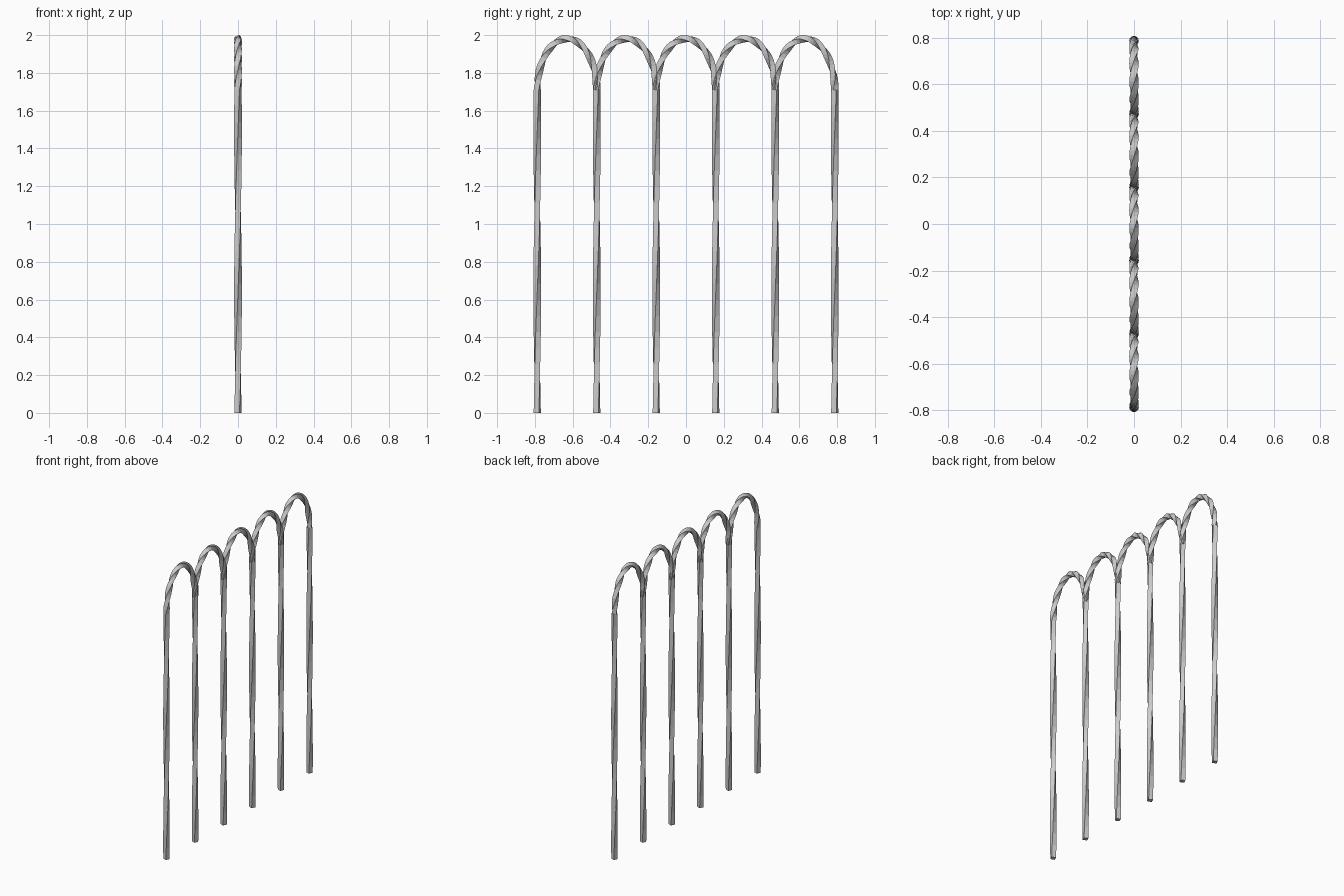
import bpy, bmesh
from math import sin, cos, pi
from mathutils import Vector

if "Cube" in bpy.data.objects:
    bpy.data.objects.remove(bpy.data.objects["Cube"])

R = 0.0205         # half diagonal of the square bar
PITCH = 0.315      # distance between legs
SPRING = 1.71      # height where the arch starts
RISE = 1.981 - SPRING


def twisted_bar(name, path, tangents, turns, start=0.0):
    """Sweep a square along a path in the YZ plane while twisting it."""
    bm = bmesh.new()
    rings = []
    for i, (p, t) in enumerate(zip(path, tangents)):
        side = Vector((1, 0, 0))
        up = t.normalized().cross(side)
        base = start + turns * 2 * pi * i / (len(path) - 1)
        rings.append([bm.verts.new(p + R * (cos(base + k * pi / 2) * side
                                            + sin(base + k * pi / 2) * up))
                      for k in range(4)])
    for a, b in zip(rings, rings[1:]):
        for k in range(4):
            bm.faces.new((a[k], a[(k + 1) % 4], b[(k + 1) % 4], b[k]))
    bm.faces.new(rings[0][::-1])
    bm.faces.new(rings[-1])
    bmesh.ops.recalc_face_normals(bm, faces=bm.faces)
    me = bpy.data.meshes.new(name)
    bm.to_mesh(me)
    bm.free()
    ob = bpy.data.objects.new(name, me)
    bpy.context.collection.objects.link(ob)
    return ob


# Six slowly twisted legs
N = 20
for i in range(6):
    y = (i - 2.5) * PITCH
    pts = [Vector((0, y, SPRING * k / N)) for k in range(N + 1)]
    twisted_bar("leg_%d" % (i + 1), pts, [Vector((0, 0, 1))] * (N + 1), 0.5, pi / 8)

# Five tightly twisted arches joining neighbouring legs
M = 32
for i in range(5):
    y = (i - 2) * PITCH
    pts, tans = [], []
    for k in range(M + 1):
        a = pi * k / M
        pts.append(Vector((0, y - PITCH / 2 * cos(a), SPRING + RISE * sin(a))))
        tans.append(Vector((0, PITCH / 2 * sin(a), RISE * cos(a))))
    twisted_bar("arch_%d" % (i + 1), pts, tans, 1.5, pi / 8 + pi)
